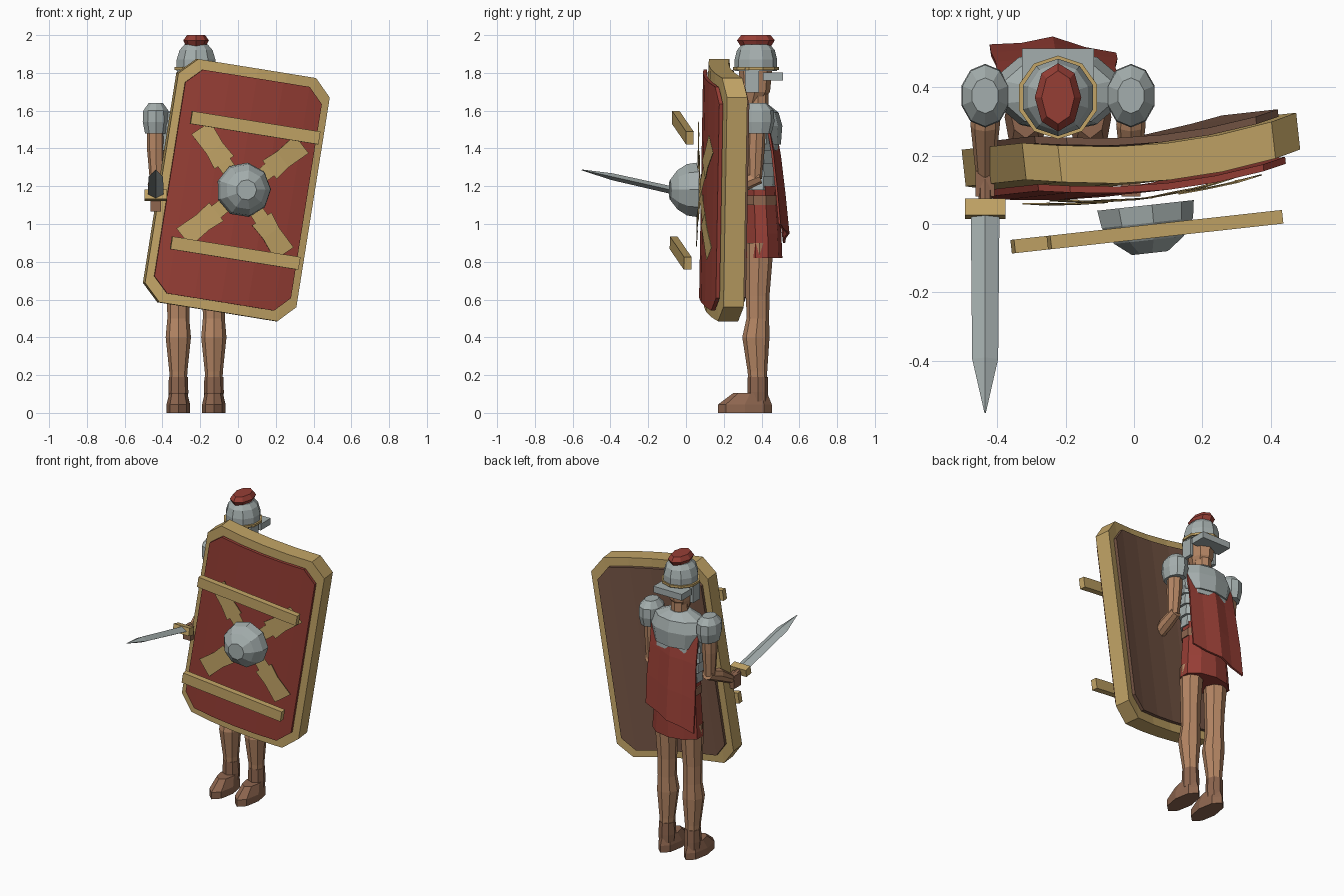
import bpy, bmesh
from math import radians, sin, cos, pi
from mathutils import Vector, Matrix

cube = bpy.data.objects.get("Cube")
if cube:
    bpy.data.objects.remove(cube)


def material(name, rgb):
    lin = [((c / 255 + 0.055) / 1.055) ** 2.4 for c in rgb] + [1]
    m = bpy.data.materials.new(name)
    m.use_nodes = True
    m.diffuse_color = lin
    m.node_tree.nodes["Principled BSDF"].inputs["Base Color"].default_value = lin
    return m


STEEL = material("steel", (164, 174, 173))
RED = material("red", (150, 62, 53))
GOLD = material("gold", (194, 164, 102))
SKIN = material("skin", (181, 134, 100))
LEATHER = material("leather", (142, 102, 79))
BOARD = material("dark_wood", (116, 84, 68))

BX, BY = -0.222, 0.38          # body axis


def finish(name, bm, mat, matrix=None):
    bmesh.ops.recalc_face_normals(bm, faces=bm.faces)
    if matrix:
        bm.transform(matrix)
    me = bpy.data.meshes.new(name)
    bm.to_mesh(me)
    bm.free()
    me.materials.append(mat)
    ob = bpy.data.objects.new(name, me)
    bpy.context.collection.objects.link(ob)
    return ob


def skin_rings(bm, rings):
    n = len(rings[0])
    for a, b in zip(rings, rings[1:]):
        for i in range(n):
            j = (i + 1) % n
            bm.faces.new((a[i], a[j], b[j], b[i]))
    bm.faces.new(rings[0])
    bm.faces.new(rings[-1])


def loft(name, mat, rows, x=BX, y=BY, n=10, matrix=None):
    """Upright stack of ellipses: rows of (z, rx, ry[, y shift])."""
    bm = bmesh.new()
    rings = []
    for z, rx, ry, *dy in rows:
        yy = y + (dy[0] if dy else 0)
        rings.append([bm.verts.new((x + rx * sin(2 * pi * i / n), yy + ry * cos(2 * pi * i / n), z))
                      for i in range(n)])
    skin_rings(bm, rings)
    return finish(name, bm, mat, matrix)


def tube(name, mat, points, n=8):
    """Limb through (position, radius) points."""
    bm = bmesh.new()
    pts = [Vector(p) for p, r in points]
    rings = []
    for k, (p, r) in enumerate(points):
        t = (pts[min(k + 1, len(pts) - 1)] - pts[max(k - 1, 0)]).normalized()
        u = Vector((1, 0, 0))
        v = t.cross(u).normalized()
        rings.append([bm.verts.new(pts[k] + r * (u * cos(2 * pi * i / n) + v * sin(2 * pi * i / n)))
                      for i in range(n)])
    skin_rings(bm, rings)
    return finish(name, bm, mat)


def box(name, mat, centre, size, matrix=Matrix()):
    bm = bmesh.new()
    bmesh.ops.create_cube(bm, size=1)
    m = matrix @ Matrix.Translation(centre) @ Matrix.Diagonal((*size, 1))
    return finish(name, bm, mat, m)


# Legs, boots, arms, shoulder and cheek guards on both sides
for side, s in (("right", -1), ("left", 1)):
    lx = BX + s * 0.094
    loft(side + "_leg", SKIN, [(0.15, 0.045, 0.048), (0.22, 0.048, 0.052, -0.002), (0.4, 0.067, 0.072, -0.01),
                               (0.5, 0.058, 0.06), (0.62, 0.06, 0.062), (0.9, 0.075, 0.075, 0.01)], x=lx, n=8)
    loft(side + "_boot_cuff", LEATHER, [(0.06, 0.05, 0.055), (0.11, 0.053, 0.055), (0.19, 0.05, 0.053)], x=lx, n=8)
    loft(side + "_boot", LEATHER, [(0, 0.062, 0.142, -0.068), (0.045, 0.062, 0.142, -0.068),
                                   (0.105, 0.048, 0.09, -0.04)], x=lx, n=8)
    ax = BX + s * 0.213
    loft(side + "_shoulder_guard", STEEL, [(1.48, 0.06, 0.078), (1.54, 0.073, 0.093), (1.6, 0.07, 0.09),
                                           (1.64, 0.04, 0.052)], x=ax, y=0.375)
    tube(side + "_upper_arm", SKIN, [((ax, 0.375, 1.52), 0.048), ((ax, 0.37, 1.4), 0.047),
                                     ((ax + 0.004, 0.365, 1.24), 0.037)])
    tube(side + "_forearm", SKIN, [((ax + 0.004, 0.39, 1.25), 0.036), ((ax, 0.29, 1.21), 0.043),
                                   ((ax, 0.15, 1.13), 0.028)])
    box(side + "_hand", LEATHER, (ax, 0.118, 1.11), (0.055, 0.075, 0.085))
    box(side + "_cheek_guard", STEEL, (BX + s * 0.09, 0.35, 1.76), (0.022, 0.075, 0.13))

# Torso: skirt, belt, banded armour
loft("skirt", RED, [(0.82, 0.175, 0.108, 0.022), (0.95, 0.165, 0.105, 0.02), (1.12, 0.148, 0.098, 0.012)])
loft("belt", LEATHER, [(1.1, 0.156, 0.105, 0.01), (1.15, 0.156, 0.105, 0.01)])
loft("tunic_waist", RED, [(1.13, 0.145, 0.098, 0.01), (1.2, 0.148, 0.1, 0.01)])
for i in range(4):
    z, w = 1.18 + i * 0.07, 0.148 + i * 0.01
    loft(f"armour_band_{i + 1}", STEEL, [(z, w + 0.008, 0.1 + i * 0.004), (z + 0.08, w, 0.095 + i * 0.004)])
loft("armour_chest", STEEL, [(1.42, 0.175, 0.112, 0.01), (1.52, 0.195, 0.12, 0.01),
                             (1.59, 0.165, 0.105, 0.005), (1.63, 0.07, 0.06)])

# Cape: bent sheet whose top sinks into the chest armour
bm = bmesh.new()
rows = [(1.59, 0.15, 0.445), (1.5, 0.175, 0.47), (1.36, 0.175, 0.495), (1.15, 0.185, 0.52), (0.95, 0.185, 0.54)]
grid = []
for k, (z, w, y) in enumerate(rows):
    f = k / (len(rows) - 1)
    grid.append([bm.verts.new((BX + t * w - 0.015 * f, y - 0.035 * t * t + 0.008 * (-1) ** i - 0.012 * t * f,
                               z + 0.05 * t * f)) for i, t in enumerate((-1, -0.5, 0, 0.5, 1))])
for a, b in zip(grid, grid[1:]):
    for i in range(4):
        bm.faces.new((a[i], b[i], b[i + 1], a[i + 1]))
cape = finish("cape", bm, RED)
thick = cape.modifiers.new("thickness", "SOLIDIFY")
thick.thickness = 0.012

# Head, helmet and crest
loft("neck", SKIN, [(1.58, 0.055, 0.058), (1.7, 0.052, 0.056)], n=8)
loft("head", SKIN, [(1.64, 0.045, 0.05, -0.03), (1.7, 0.07, 0.08, -0.015), (1.84, 0.08, 0.09, -0.012)], n=8)
loft("helmet_dome", STEEL, [(1.81, 0.108, 0.113), (1.87, 0.108, 0.113), (1.92, 0.092, 0.1),
                            (1.95, 0.065, 0.075)], y=0.37)
loft("helmet_brow_band", GOLD, [(1.815, 0.12, 0.122), (1.83, 0.12, 0.122)], y=0.37)
box("helmet_neck_guard", STEEL, (BX, 0.46, 1.78), (0.21, 0.105, 0.042))
loft("crest", RED, [(1.94, 0.052, 0.08), (1.972, 0.068, 0.1), (2.0, 0.048, 0.078)], y=0.37, n=8)

# Sword, built along its own length then tilted up
SX = BX - 0.213
sword = Matrix.Translation((SX, 0.045, 1.152)) @ Matrix.Rotation(radians(90 - 12.7), 4, "X")
loft("sword_blade", STEEL, [(0, 0.042, 0.021), (0.45, 0.038, 0.018), (0.612, 0.002, 0.002)],
     x=0, y=0, n=4, matrix=sword)
box("sword_guard", GOLD, (0, 0, 0), (0.118, 0.05, 0.05), sword)
loft("sword_grip", LEATHER, [(-0.12, 0.02, 0.02), (-0.02, 0.02, 0.02)], x=0, y=0, n=8, matrix=sword)

# Shield: bowed plates in a tilted local frame
shield = (Matrix.Translation((0.015, 0, 1.179)) @ Matrix.Rotation(radians(6.3), 4, "Z")
          @ Matrix.Rotation(radians(9.1), 4, "Y"))


def bow(x):
    return 0.045 * (x / 0.4) ** 2


def bowed_plate(name, mat, hw, hh, cut, front, depth):
    bm = bmesh.new()
    inner = hw - cut
    rings = []
    for x in (-hw, -inner, -inner / 2, 0, inner / 2, inner, hw):
        h = hh - max(0, abs(x) - inner)
        y = front + bow(x)
        rings.append([bm.verts.new(p) for p in ((x, y, -h), (x, y, h), (x, y + depth, h), (x, y + depth, -h))])
    skin_rings(bm, rings)
    return finish(name, bm, mat, shield)


bowed_plate("shield_frame", GOLD, 0.408, 0.652, 0.09, 0.118, 0.108)
bowed_plate("shield_face", RED, 0.368, 0.6, 0.08, 0.09, 0.02)
bowed_plate("shield_back", BOARD, 0.362, 0.598, 0.08, 0.23, 0.022)

# Crossed emblem: four fork-ended arms bent over the face
arm = [(0, 0.035), (0.2, 0.04), (0.18, 0.062), (0.27, 0.052), (0.4, 0.06), (0.345, 0)]
outline = arm + [(u, -v) for u, v in arm[-2::-1]]
bm = bmesh.new()
for sx in (-1, 1):
    for sz in (-1, 1):
        d = Vector((sx * 0.68, sz * 0.733))
        pts = [(0.02 + d.x * u - d.y * v, d.y * u + d.x * v) for u, v in outline]
        verts = [bm.verts.new((x, 0.074 + bow(x), z)) for x, z in pts]
        # Pair opposite outline points into strips so the arm can bend
        for i in range(4):
            bm.faces.new((verts[i], verts[i + 1], verts[9 - i], verts[10 - i]))
        bm.faces.new((verts[4], verts[5], verts[6]))
emblem = finish("shield_emblem", bm, GOLD, shield)
emblem.modifiers.new("thickness", "SOLIDIFY").thickness = 0.004

# Cross bars and boss standing off the face
for name, z in (("upper", 0.338), ("lower", -0.334)):
    box("shield_bar_" + name, GOLD, (0.02, -0.025, z), (0.69, 0.04, 0.068), shield)
boss = shield @ Matrix.Translation((0.02, 0, 0.005)) @ Matrix.Rotation(radians(90), 4, "X")
loft("shield_boss", STEEL, [(-0.052, 0.146, 0.146), (0.0, 0.138, 0.138), (0.05, 0.105, 0.105), (0.088, 0.054, 0.054)],
     x=0, y=0, n=9, matrix=boss)
